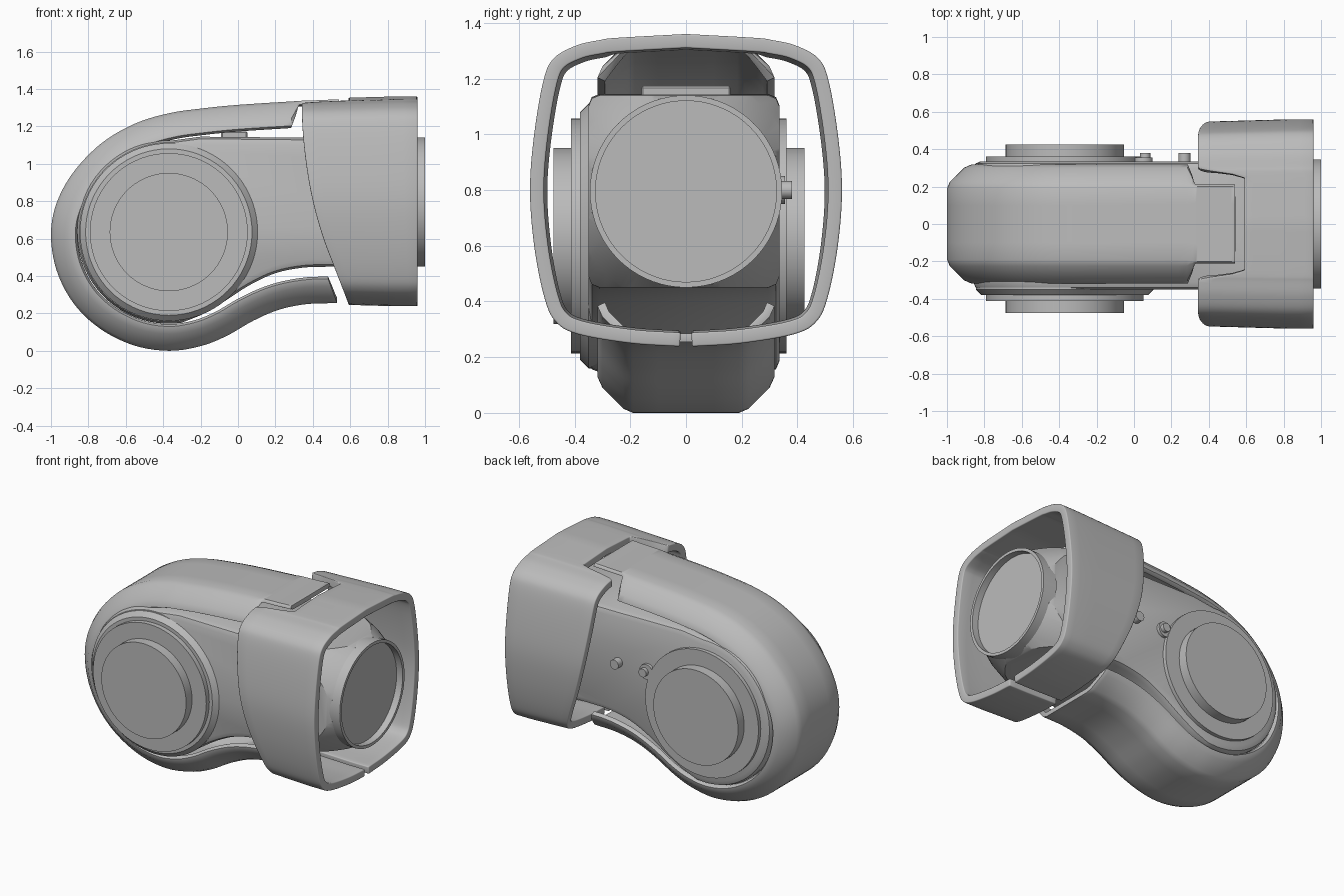
import bpy, bmesh, math
from mathutils import Vector, Matrix

if "Cube" in bpy.data.objects:
    bpy.data.objects.remove(bpy.data.objects["Cube"])

grey = bpy.data.materials.new("plain_grey")
grey.use_nodes = True
grey.diffuse_color = (0.5, 0.5, 0.5, 1)
grey.node_tree.nodes["Principled BSDF"].inputs["Base Color"].default_value = (0.5, 0.5, 0.5, 1)


def add_object(name, bm):
    mesh = bpy.data.meshes.new(name)
    bm.to_mesh(mesh)
    bm.free()
    mesh.materials.append(grey)
    ob = bpy.data.objects.new(name, mesh)
    bpy.context.collection.objects.link(ob)
    return ob


def activate(ob):
    bpy.ops.object.select_all(action='DESELECT')
    ob.select_set(True)
    bpy.context.view_layer.objects.active = ob


def smooth(ob, angle=35):
    activate(ob)
    bpy.ops.object.shade_smooth_by_angle(angle=math.radians(angle))


def bevel(ob, width, segments=3, angle=40):
    m = ob.modifiers.new("bevel", 'BEVEL')
    m.width, m.segments = width, segments
    m.limit_method, m.angle_limit = 'ANGLE', math.radians(angle)
    return m


def spline(pts, steps=6):
    """Smooth curve through 2D points."""
    p = [Vector(q) for q in pts]
    p = [2 * p[0] - p[1]] + p + [2 * p[-1] - p[-2]]
    out = []
    for a, b, c, d in zip(p, p[1:], p[2:], p[3:]):
        for k in range(steps):
            t = k / steps
            out.append(0.5 * (2 * b + (c - a) * t + (2 * a - 5 * b + 4 * c - d) * t * t
                              + (3 * b - a - 3 * c + d) * t ** 3))
    return out + [p[-2]]


def grid(name, rows, thickness, flip=False):
    """Sheet through rows of points, thickened inward."""
    bm = bmesh.new()
    v = [[bm.verts.new(q) for q in row] for row in rows]
    for r, s in zip(v, v[1:]):
        for j in range(len(r) - 1):
            quad = [r[j], s[j], s[j + 1], r[j + 1]]
            bm.faces.new(quad[::-1] if flip else quad)
    ob = add_object(name, bm)
    m = ob.modifiers.new("thickness", 'SOLIDIFY')
    m.thickness, m.offset = thickness, -1
    return ob


def lathe(name, profile, axis, centre, steps=72):
    """Revolve (radius, position) points around the x or y axis."""
    bm = bmesh.new()
    v = [bm.verts.new((r, 0, h)) for r, h in profile]
    edges = [bm.edges.new(e) for e in zip(v, v[1:])]
    bmesh.ops.spin(bm, geom=v + edges, cent=(0, 0, 0), axis=(0, 0, 1),
                   angle=2 * math.pi, steps=steps)
    bmesh.ops.remove_doubles(bm, verts=bm.verts, dist=1e-4)
    bmesh.ops.recalc_face_normals(bm, faces=bm.faces)
    turn = Matrix.Rotation(math.pi / 2, 4, 'Y') if axis == 'x' else Matrix.Rotation(-math.pi / 2, 4, 'X')
    bm.transform(Matrix.Translation(centre) @ turn)
    return add_object(name, bm)


def disc(name, x, z, radius, y0, y1):
    ob = lathe(name, [(0, y0), (radius, y0), (radius, y1), (0, y1)], 'y', (x, 0, z))
    smooth(ob)
    return ob


HUB = (-0.37, 0.635)

# Body: hub and neck outline, extruded sideways
outline = [(HUB[0] + 0.49 * math.cos(a), HUB[1] + 0.49 * math.sin(a))
           for a in [math.radians(88 + 5 * k) for k in range(39)]]
outline += spline([(-0.2, 0.19), (-0.08, 0.26), (0.06, 0.35), (0.2, 0.415), (0.35, 0.445), (0.5, 0.45)], 4)
outline += [(0.95, 0.45), (0.95, 1.14), (0.3, 1.14), (-0.2, 1.145)]
bm = bmesh.new()
face = bm.faces.new([bm.verts.new((x, -0.35, z)) for x, z in outline])
extruded = bmesh.ops.extrude_face_region(bm, geom=[face])["geom"]
bmesh.ops.translate(bm, vec=(0, 0.685, 0), verts=[g for g in extruded if isinstance(g, bmesh.types.BMVert)])
bmesh.ops.recalc_face_normals(bm, faces=bm.faces)
body = add_object("body", bm)
bevel(body, 0.04, 2, 50)

# Neck end: round the square neck down to the flange
cone = lathe("neck_cutter", [(0, -1.2), (1.4, -1.2), (1.4, 0.5), (0.52, 0.52), (0.47, 0.68),
                             (0.41, 0.83), (0.345, 0.94), (0.345, 1.1), (0, 1.1)], 'x', (0, 0, 0.795))
cone.hide_render = True
cut = body.modifiers.new("round_neck", 'BOOLEAN')
cut.operation, cut.object, cut.solver = 'INTERSECT', cone, 'EXACT'
activate(body)
for m in list(body.modifiers):
    bpy.ops.object.modifier_apply(modifier=m.name)
bpy.data.objects.remove(cone)
smooth(body, 25)
flange = lathe("neck_flange", [(0, 0.9), (0.345, 0.9), (0.345, 1.0), (0.325, 1.0), (0.325, 0.955), (0, 0.955)],
               'x', (0, 0, 0.795))
smooth(flange)

# Hub discs on both sides
boss = lathe("hub_boss", [(0, -0.38), (0.445, -0.38), (0.475, -0.35), (0.475, -0.3), (0, -0.3)],
             'y', (HUB[0], 0, HUB[1]))
smooth(boss)
for side, inner, mid, outer in (("front", -0.3, -0.412, -0.475), ("back", 0.3, 0.36, 0.425)):
    disc(side + "_hub_plate", *HUB, 0.422, *sorted((inner, mid)))
    disc(side + "_hub_cap", *HUB, 0.316, *sorted((inner, outer)))

# Small fittings: two screws, their lug, and a pad on top
disc("neck_screw", 0.27, 0.80, 0.032, 0.32, 0.38)
disc("lug_screw", 0.06, 0.80, 0.028, 0.32, 0.38)
disc("lug", 0.05, 0.80, 0.05, 0.3, 0.355)
bm = bmesh.new()
bmesh.ops.create_cube(bm, size=1, matrix=Matrix.Translation((-0.02, 0, 1.15)) @ Matrix.Diagonal((0.14, 0.32, 0.045, 1)))
bevel(add_object("top_pad", bm), 0.006, 1)

# Shell: chamfered strip wrapped round the hub, ending in a narrow tongue
path = spline([(0.54, 1.345), (0.43, 1.34), (0.34, 1.337), (0.28, 1.333), (0.0, 1.315), (-0.2, 1.295), (-0.37, 1.27),
               (-0.55, 1.215), (-0.73, 1.11), (-0.88, 0.955), (-0.97, 0.79), (-1, 0.62), (-0.97, 0.43),
               (-0.88, 0.255), (-0.74, 0.12), (-0.56, 0.03), (-0.37, 0), (-0.2, 0.025), (-0.06, 0.08),
               (0.08, 0.16), (0.22, 0.22), (0.37, 0.25), (0.53, 0.255)], 5)
half = [(0.1, 0), (0.19, 0), (0.225, 0.015), (0.3, 0.09), (0.318, 0.13)]
section = [(-y, d) for y, d in half[::-1]] + half
rows = []
for i, p in enumerate(path):
    t = (path[min(i + 1, len(path) - 1)] - path[max(i - 1, 0)]).normalized()
    n = Vector((-t.y, t.x))
    tongue = min(1, max(0, (p.x - 0.28) / 0.05)) if p.y > 1 else 0
    tongue = tongue * tongue * (3 - 2 * tongue)
    slant = 0.35 * max(0, (p.x - 0.3) / 0.23) if p.y < 1 else 0
    row = []
    for y, d in section:
        narrow = math.copysign(min(abs(y), 0.185 + 0.08 * max(0, abs(y) - 0.185)), y)
        y += (narrow * 1.08 - y) * tongue
        d *= 1 - 0.85 * tongue
        q = p + n * d - t * d * slant
        row.append((q.x, y, q.y))
    rows.append(row)
shell = grid("shell", rows, 0.03, flip=True)
bevel(shell, 0.008, 2, 50)
smooth(shell)

# Collar: rounded square band round the neck, split below and notched above
side = spline([(0.022, 0.238), (0.2, 0.25), (0.39, 0.283), (0.47, 0.33), (0.51, 0.42), (0.545, 0.6), (0.56, 0.8),
               (0.545, 1.0), (0.51, 1.2), (0.47, 1.277), (0.39, 1.32), (0.31, 1.338), (0.25, 1.346), (0, 1.36)], 6)
ring = [tuple(p) for p in side] + [(-p.x, p.y) for p in side[-2::-1]]
rear = spline([(0.2, 0.605), (0.4, 0.53), (0.6, 0.455), (0.8, 0.40), (1.0, 0.365), (1.2, 0.345), (1.4, 0.34)], 8)


def rear_edge(y, z):
    x = next(b.y + (a.y - b.y) * (b.x - z) / (b.x - a.x) for a, b in zip(rear, rear[1:]) if b.x >= z)
    if z > 1.2:
        k = min(1, max(0, (0.31 - abs(y)) / 0.06))
        x += (0.59 - x) * k * k * (3 - 2 * k)
    return x


rows = []
for y, z in ring:
    x0 = rear_edge(y, z)
    row = []
    for k in range(9):
        x = x0 + (0.96 - x0) * k / 8
        s = 0.975 + 0.025 * min(1, (x - 0.34) / 0.5)
        row.append((x, y * s if abs(y) > 0.03 else y, 0.8 + (z - 0.8) * s))
    rows.append(row)
collar = grid("collar", rows, 0.05)
bevel(collar, 0.018, 3, 50)
smooth(collar)
